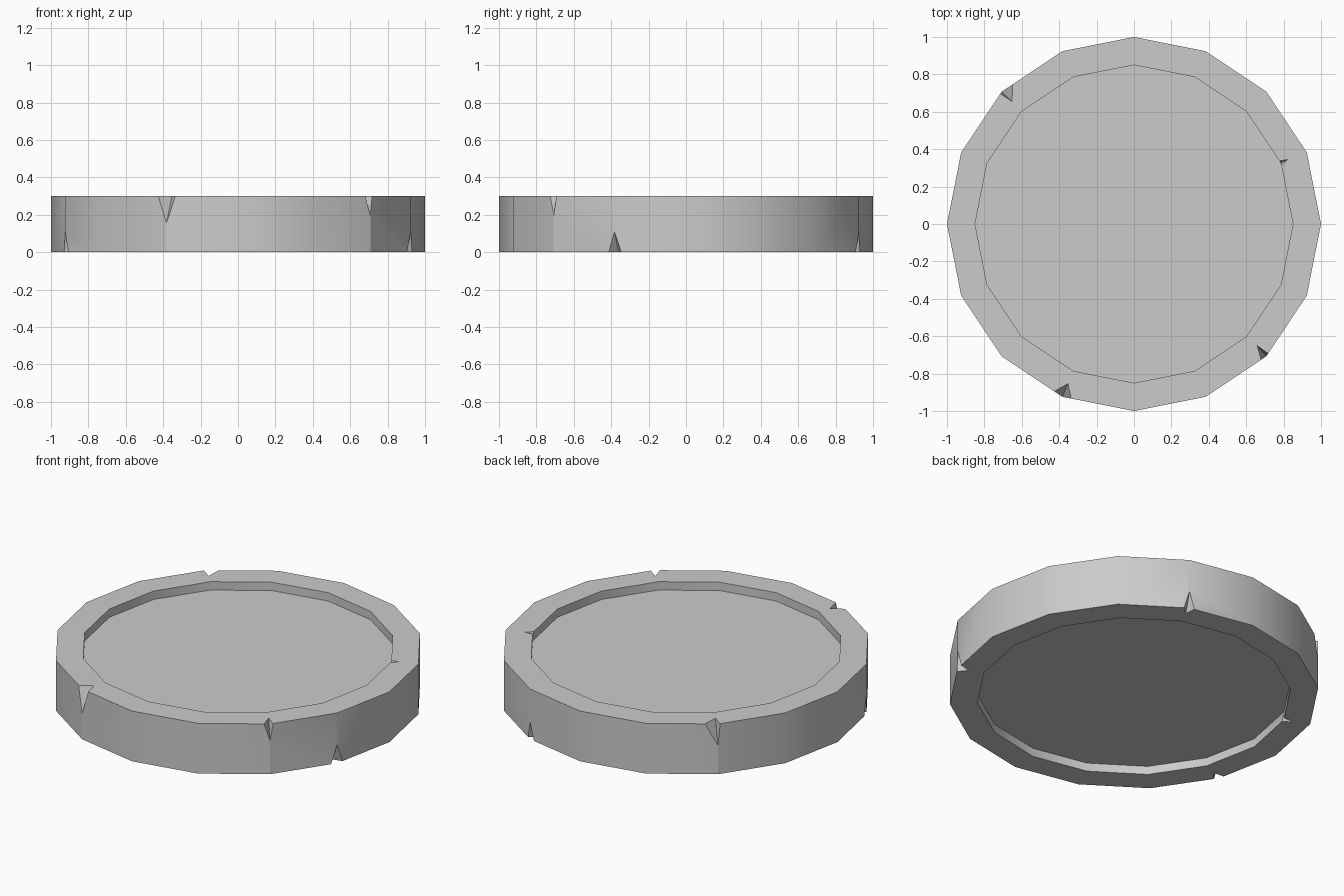
import bpy, bmesh
from math import cos, sin, radians
from mathutils import Vector

if "Cube" in bpy.data.objects:
    bpy.data.objects.remove(bpy.data.objects["Cube"])

SIDES, HEIGHT = 16, 0.30
R_OUT, R_IN, RECESS = 1.0, 0.85, 0.05


def corner(i, r, z):
    a = radians(360 / SIDES * i)
    return Vector((r * cos(a), r * sin(a), z))


def make_object(name, bm):
    bmesh.ops.recalc_face_normals(bm, faces=bm.faces)
    mesh = bpy.data.meshes.new(name)
    bm.to_mesh(mesh)
    bm.free()
    ob = bpy.data.objects.new(name, mesh)
    bpy.context.collection.objects.link(ob)
    return ob


# Disc: raised rim with a shallow recess on both faces
profile = [(R_IN, RECESS), (R_IN, 0), (R_OUT, 0), (R_OUT, HEIGHT),
           (R_IN, HEIGHT), (R_IN, HEIGHT - RECESS)]
bm = bmesh.new()
rings = [[bm.verts.new(corner(i, r, z)) for i in range(SIDES)] for r, z in profile]
for lo, hi in zip(rings, rings[1:]):
    for i in range(SIDES):
        j = (i + 1) % SIDES
        bm.faces.new((lo[i], lo[j], hi[j], hi[i]))
bm.faces.new(rings[0])
bm.faces.new(rings[-1])
disc = make_object("stone_disc", bm)


# Wedge-shaped chip at a rim corner; its point lies inside the rim face
def cut_chip(i, r, z, tip_z, after, before, inner):
    v = corner(i, r, z)
    a = v + (corner(i + 1, r, z) - v).normalized() * after
    b = v + (corner(i - 1, r, z) - v).normalized() * before
    c = Vector((inner[0], inner[1], z))
    d = corner(i, r, tip_z)
    out = [c + (p - c) * 1.4 for p in (a, b, d, v)]
    up = Vector((0, 0, 0.05 if z > 0.1 else -0.05))
    pts = out + [c + (c - d) * 0.4, out[3] + up]
    bm = bmesh.new()
    for p in pts:
        bm.verts.new(p)
    res = bmesh.ops.convex_hull(bm, input=bm.verts)
    loose = [x for x in res["geom_interior"] if isinstance(x, bmesh.types.BMVert)]
    bmesh.ops.delete(bm, geom=loose, context='VERTS')
    cutter = make_object("chip_cutter", bm)
    mod = disc.modifiers.new("chip", 'BOOLEAN')
    mod.operation, mod.solver, mod.object = 'DIFFERENCE', 'EXACT', cutter
    bpy.context.view_layer.objects.active = disc
    bpy.ops.object.modifier_apply(modifier=mod.name)
    bpy.data.objects.remove(cutter)


# corner index, radius, face z, tip z, spread each way, inner point
chips = [
    (11, R_OUT, HEIGHT, 0.155, 0.048, 0.052, (-0.353, -0.853)),
    (6, R_OUT, HEIGHT, 0.17, 0.012, 0.07, (-0.652, 0.655)),
    (14, R_OUT, HEIGHT, 0.20, 0.018, 0.033, (0.658, -0.65)),
    (1, R_IN, HEIGHT, 0.265, 0.015, 0.015, (0.823, 0.345)),
    (15, R_OUT, 0, 0.11, 0.038, 0.036, (0.865, -0.36)),
    (3, R_OUT, 0, 0.105, 0.03, 0.03, (0.36, 0.865)),
    (9, R_OUT, 0, 0.11, 0.03, 0.03, (-0.865, -0.36)),
    (7, R_IN, 0, 0.035, 0.02, 0.02, (-0.84, 0.34)),
]
for chip in chips:
    cut_chip(*chip)

# Smooth outer wall, crisp rim and chips
bpy.ops.object.select_all(action='DESELECT')
disc.select_set(True)
bpy.context.view_layer.objects.active = disc
bpy.ops.object.shade_smooth_by_angle(angle=radians(30))
